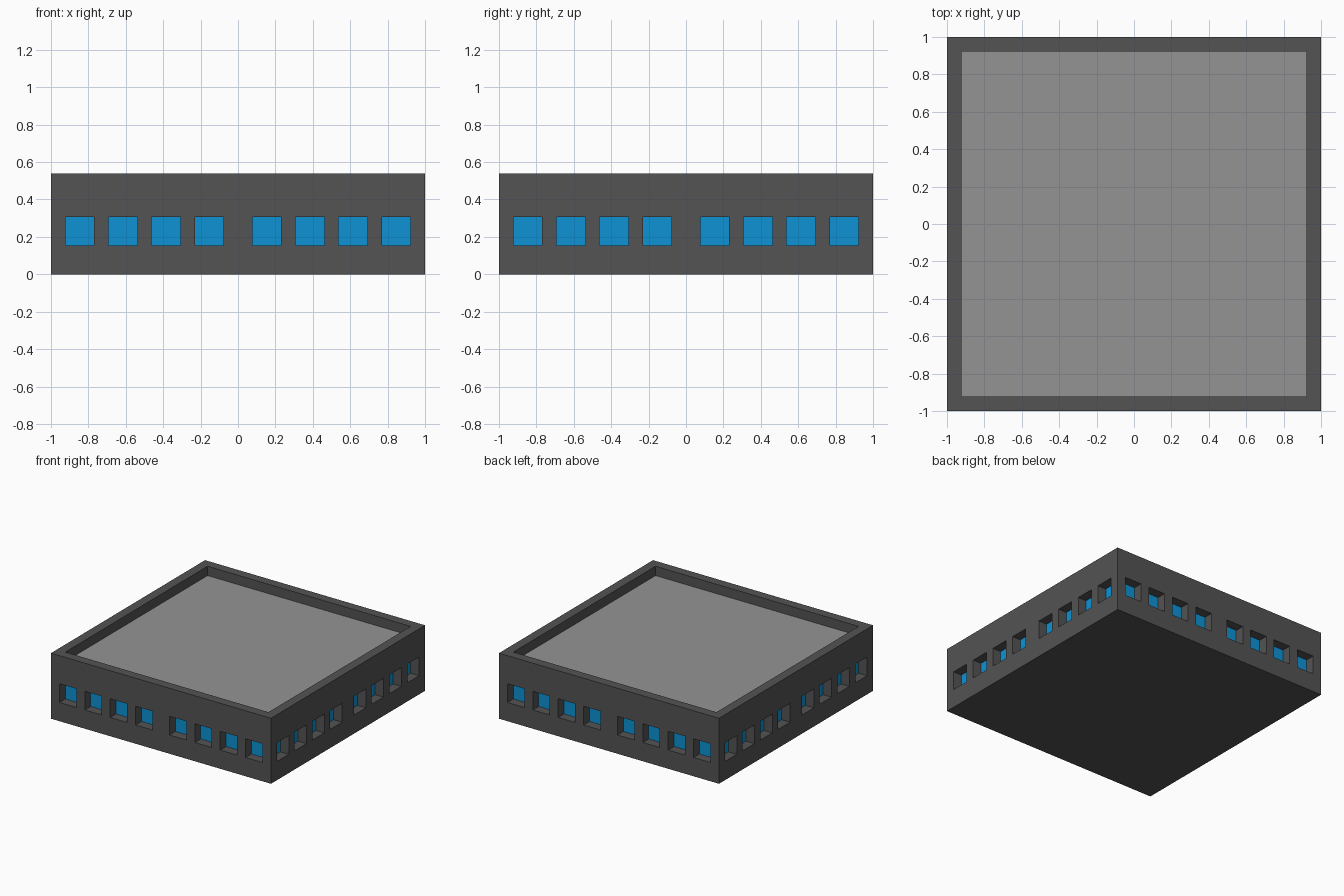
import bpy, bmesh
from mathutils import Matrix, Vector
from math import pi

if "Cube" in bpy.data.objects:
    bpy.data.objects.remove(bpy.data.objects["Cube"])

U = 1 / 13  # the whole model sits on a grid of 1/13 unit


def material(name, rgb):
    m = bpy.data.materials.new(name)
    m.diffuse_color = (*rgb, 1)
    m.use_nodes = True
    m.node_tree.nodes["Principled BSDF"].inputs["Base Color"].default_value = m.diffuse_color
    return m


def make_object(name, quads, mat, sides=4):
    """Build quads given in grid units, repeated around the z axis."""
    bm = bmesh.new()
    for k in range(sides):
        rot = Matrix.Rotation(k * pi / 2, 3, 'Z')
        for q in quads:
            bm.faces.new([bm.verts.new(rot @ Vector(p) * U) for p in q])
    bmesh.ops.remove_doubles(bm, verts=bm.verts[:], dist=1e-4)
    me = bpy.data.meshes.new(name)
    bm.to_mesh(me)
    bm.free()
    me.materials.append(mat)
    ob = bpy.data.objects.new(name, me)
    bpy.context.collection.objects.link(ob)
    return ob


def upright(x0, x1, z0, z1, y):
    return [(x0, y, z0), (x1, y, z0), (x1, y, z1), (x0, y, z1)]


def flat(r, z):
    return [(-r, -r, z), (r, -r, z), (r, r, z), (-r, r, z)]


wall_grey = material("dark grey wall", (0.087, 0.087, 0.087))
roof_grey = material("light grey roof", (0.295, 0.295, 0.295))
glass_blue = material("blue glass", (0.004, 0.290, 0.665))

# One facade: odd columns hold a recessed window in the middle row
cols = [-13, -12, -10, -9, -7, -6, -4, -3, -1]
cols += [-c for c in reversed(cols)]
rows = [0, 2, 4, 7]
wall, panes = [], []
for i, (x0, x1) in enumerate(zip(cols, cols[1:])):
    for j, (z0, z1) in enumerate(zip(rows, rows[1:])):
        if i % 2 and j == 1:
            panes.append(upright(x0, x1, z0, z1, -12))
            sill = [(x0, -13, z0), (x1, -13, z0), (x1, -12, z0), (x0, -12, z0)]
            head = [(x, y, z1) for x, y, _ in reversed(sill)]
            jamb = [(x0, -13, z0), (x0, -12, z0), (x0, -12, z1), (x0, -13, z1)]
            far_jamb = [(x1, y, z) for _, y, z in reversed(jamb)]
            wall += [sill, head, jamb, far_jamb]
        else:
            wall.append(upright(x0, x1, z0, z1, -13))

# Parapet: flat rim and its inner face down to the roof
wall.append([(-13, -13, 7), (13, -13, 7), (12, -12, 7), (-12, -12, 7)])
wall.append(upright(-12, 12, 6, 7, -12)[::-1])

make_object("walls", wall, wall_grey)
make_object("window_panes", panes, glass_blue)
make_object("roof", [flat(12, 6)], roof_grey, 1)
make_object("underside", [flat(13, 0)[::-1]], wall_grey, 1)
